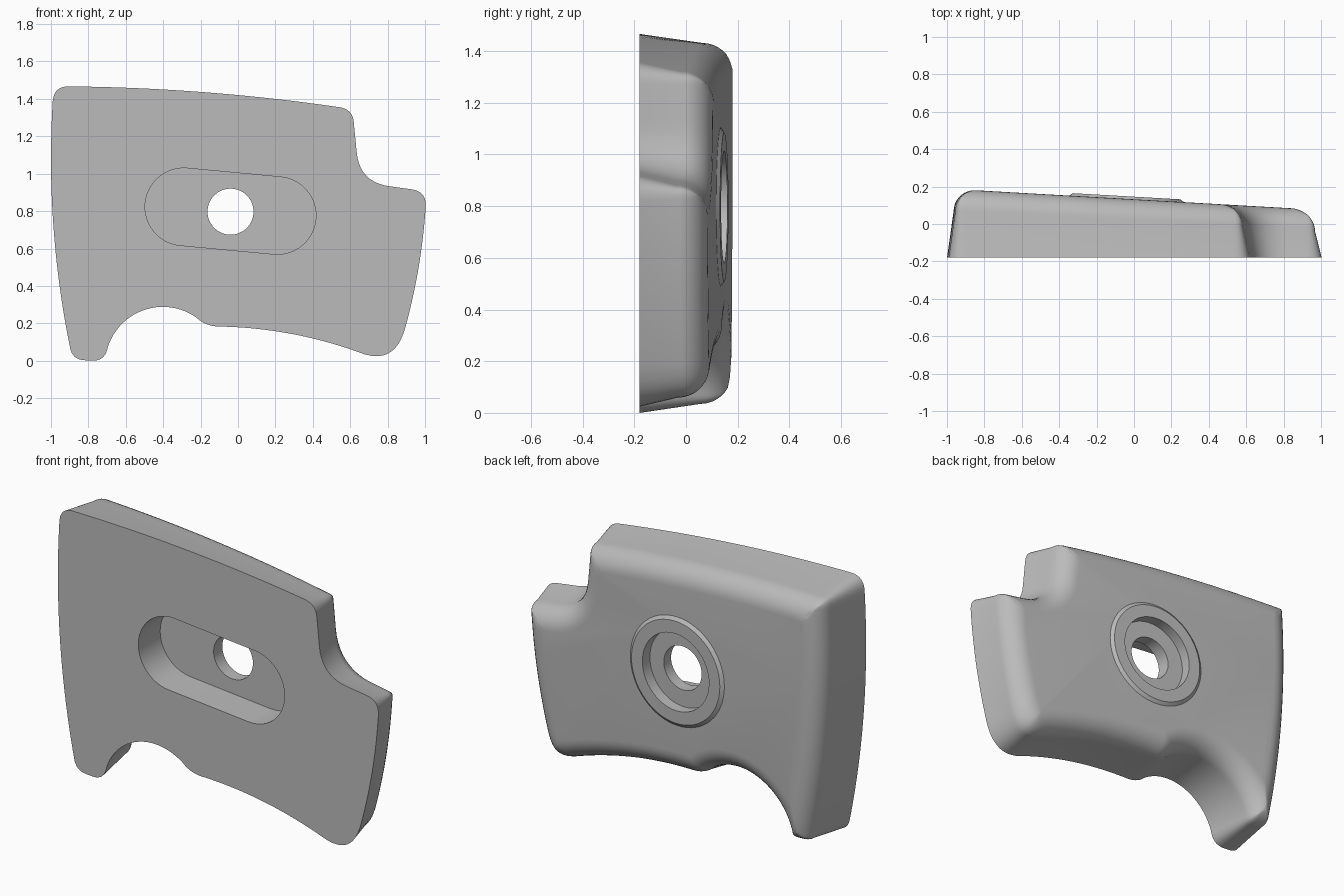
import bpy, bmesh, math
from mathutils import Vector, Matrix, kdtree

cube = bpy.data.objects.get("Cube")
if cube:
    bpy.data.objects.remove(cube, do_unlink=True)

FRONT = -0.18
HOLE_X, HOLE_Z = -0.04, 0.797
SLOPE = 0.057

grey = bpy.data.materials.new("plain_grey")
grey.use_nodes = True
grey.diffuse_color = (0.5, 0.5, 0.5, 1)
grey.node_tree.nodes["Principled BSDF"].inputs["Base Color"].default_value = grey.diffuse_color


def back_y(x):
    return 0.132 - SLOPE * x


def make_object(name, bm):
    bmesh.ops.recalc_face_normals(bm, faces=bm.faces[:])
    mesh = bpy.data.meshes.new(name)
    bm.to_mesh(mesh)
    bm.free()
    mesh.materials.append(grey)
    obj = bpy.data.objects.new(name, mesh)
    bpy.context.collection.objects.link(obj)
    return obj


def loft(name, rings, caps=True):
    """Join equal closed rings of points with quads, capping the ends."""
    bm = bmesh.new()
    loops = [[bm.verts.new(p) for p in ring] for ring in rings]
    n = len(loops[0])
    for a, b in zip(loops, loops[1:]):
        for i in range(n):
            j = (i + 1) % n
            bm.faces.new((a[i], a[j], b[j], b[i]))
    if caps:
        bm.faces.new(loops[0])
        bm.faces.new(loops[-1])
    bmesh.ops.remove_doubles(bm, verts=bm.verts[:], dist=0.001)
    return make_object(name, bm)


def arc_edge(a, b, sag):
    """Arc from a to b bulging outward by sag; returns sampler and length."""
    chord = b - a
    phi = 2 * math.atan(2 * (sag or 1e-4) / chord.length)
    radius = chord.length / (2 * math.sin(phi))
    along = chord.normalized()
    out = Vector((along.y, -along.x))

    def point(t):
        ang = phi * (2 * t - 1)
        return ((a + b) / 2 + along * radius * math.sin(ang)
                + out * radius * (math.cos(ang) - math.cos(phi)))
    return point, 2 * radius * phi


# Outline corners: x, z, rounding length, bulge of the edge that follows
CORNERS = [
    (-0.885, 0.008, 0.06, 0),
    (-0.71, -0.006, 0.08, -0.193),
    (-0.17, 0.183, 0.07, -0.057),
    (0.83, -0.03, 0.2, 0.035),
    (1.008, 0.905, 0.08, 0),
    (0.65, 0.955, 0.16, 0),
    (0.612, 1.345, 0.07, 0.03),
    (-0.985, 1.467, 0.08, 0.053),
]


def body_outline():
    n = len(CORNERS)
    pos = [Vector(c[:2]) for c in CORNERS]
    edges = [arc_edge(pos[i], pos[(i + 1) % n], CORNERS[i][3]) for i in range(n)]
    pts = []
    for i in range(n):
        cut = CORNERS[i][2]
        before, before_len = edges[i - 1]
        edge, length = edges[i]
        p, q = before(1 - cut / before_len), edge(cut / length)
        for k in range(10):
            t = k / 10
            pts.append(p * (1 - t) ** 2 + pos[i] * 2 * t * (1 - t) + q * t * t)
        t0, t1 = cut / length, 1 - CORNERS[(i + 1) % n][2] / length
        steps = max(2, int(length * (t1 - t0) / 0.025))
        pts += [edge(t0 + (t1 - t0) * k / steps) for k in range(steps)]
    return pts


outline = body_outline()
count = len(outline)
tree = kdtree.KDTree(count)
for i, p in enumerate(outline):
    tree.insert((p.x, p.y, 0), i)
tree.balance()


def inset(d):
    """Offset the outline inward, merging points where the sides meet."""
    moved, good = [], []
    for i, p in enumerate(outline):
        t = (outline[(i + 1) % count] - outline[i - 1]).normalized()
        q = p + Vector((-t.y, t.x)) * d
        moved.append(q)
        good.append(tree.find((q.x, q.y, 0))[2] >= d - 0.0006)
    result = []
    for i in range(count):
        lo = next(k for k in range(count) if good[(i - k) % count])
        hi = next(k for k in range(count) if good[(i + k) % count])
        f = lo / (lo + hi) if lo else 0
        result.append(moved[(i - lo) % count].lerp(moved[(i + hi) % count], f))
    return result


# Body: flat front, drafted walls, rounded edge into the sloping back
ROUND, DRAFT = 0.12, 0.035
rings = [[(p.x, FRONT, p.y) for p in outline]]
for k in range(10):
    a = math.pi / 2 * k / 9
    rings.append([(p.x, back_y(p.x) - ROUND * (1 - math.sin(a)), p.y)
                  for p in inset(DRAFT + ROUND * (1 - math.cos(a)))])
body = loft("body_panel", rings)

# Frame of the round seat, square to the sloping back
seat_normal = Vector((SLOPE, 1, 0)).normalized()
seat = (Matrix.Translation((HOLE_X, back_y(HOLE_X), HOLE_Z))
        @ seat_normal.to_track_quat('Z', 'Y').to_matrix().to_4x4())


def circle(radius, height, frame, sides=64):
    turns = [2 * math.pi * k / sides for k in range(sides)]
    return [frame @ Vector((radius * math.cos(a), radius * math.sin(a), height)) for a in turns]


# Cutters: long front slot, round back recess, through hole
def slot_ring(y):
    ends = [Vector((-0.29, 0.823)), Vector((0.21, 0.776))]
    axis = ends[1] - ends[0]
    base = math.atan2(axis.y, axis.x)
    ring = []
    for centre, start in ((ends[1], base - math.pi / 2), (ends[0], base + math.pi / 2)):
        for k in range(33):
            a = start + math.pi * k / 32
            ring.append((centre.x + 0.207 * math.cos(a), y, centre.y + 0.207 * math.sin(a)))
    return ring


straight = Matrix.Translation((HOLE_X, 0, HOLE_Z)) @ Matrix.Rotation(-math.pi / 2, 4, 'X')
cutters = [
    loft("slot_cutter", [slot_ring(-0.4), slot_ring(0.015)]),
    loft("recess_cutter", [circle(0.217, h, seat) for h in (-0.048, 0.2)]),
    loft("hole_cutter", [circle(0.123, h, straight) for h in (-0.5, 0.5)]),
]
bpy.context.view_layer.objects.active = body
for cutter in cutters:
    cutter.hide_render = True
    mod = body.modifiers.new(cutter.name, 'BOOLEAN')
    mod.operation, mod.solver, mod.object = 'DIFFERENCE', 'EXACT', cutter
    bpy.ops.object.modifier_apply(modifier=mod.name)
    bpy.data.objects.remove(cutter, do_unlink=True)

# Raised lip around the recess
LIP = [(0.312, -0.004), (0.288, 0.014), (0.217, 0.014), (0.217, -0.001)]
lip = loft("recess_lip", [circle(r, h, seat) for r, h in LIP], caps=False)

# Smooth curves, sharp edges
bpy.ops.object.select_all(action='DESELECT')
for obj in (body, lip):
    obj.select_set(True)
bpy.context.view_layer.objects.active = body
bpy.ops.object.shade_smooth_by_angle(angle=math.radians(30))
